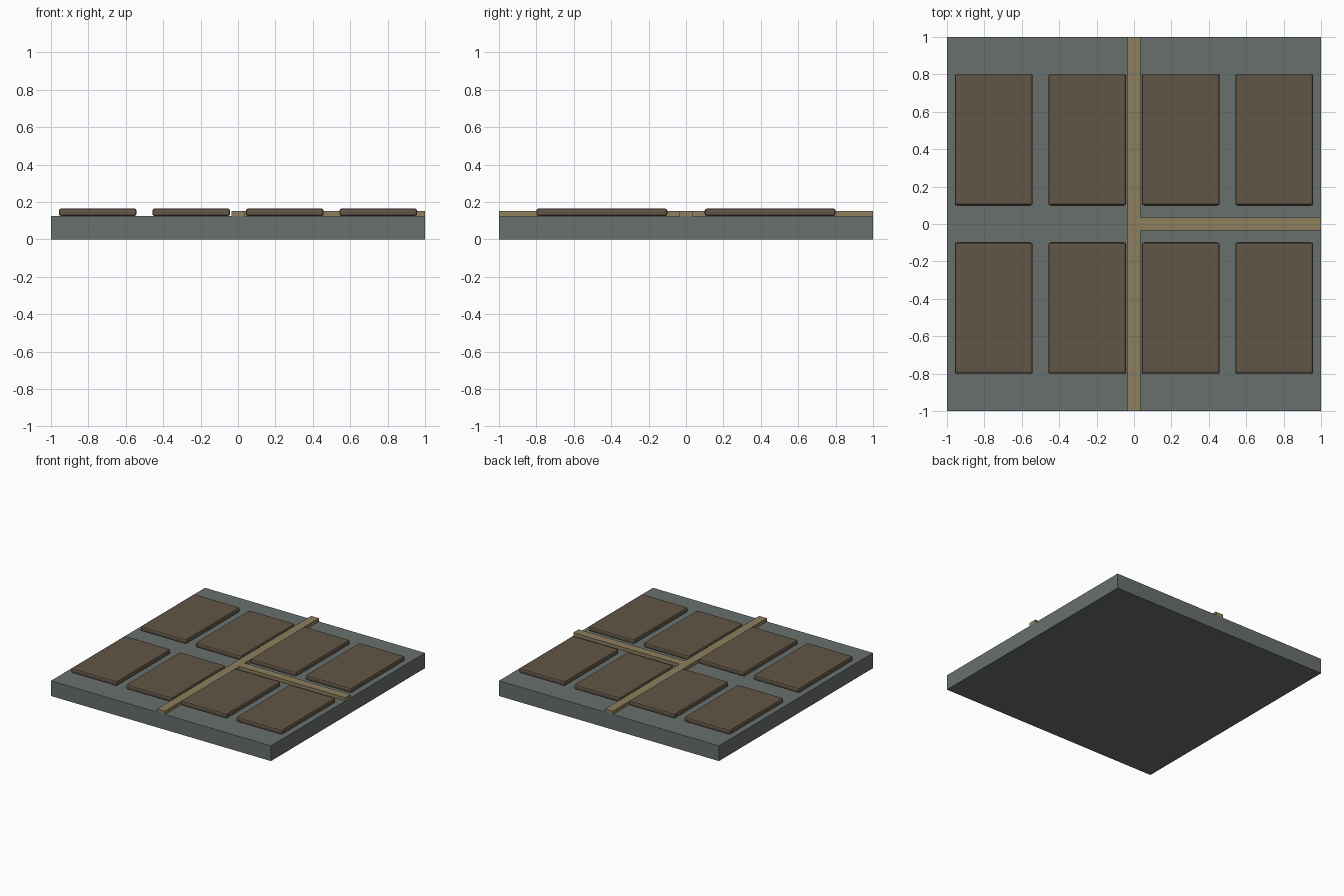
import bpy

if "Cube" in bpy.data.objects:
    bpy.data.objects.remove(bpy.data.objects["Cube"])


def material(name, rgb):
    m = bpy.data.materials.new(name)
    m.diffuse_color = (*rgb, 1)
    m.use_nodes = True
    m.node_tree.nodes["Principled BSDF"].inputs["Base Color"].default_value = m.diffuse_color
    return m


def box(name, x, y, z, mat, bevel=0):
    """Box from (min, max) ranges on each axis."""
    bpy.ops.mesh.primitive_cube_add(size=1, location=[sum(r) / 2 for r in (x, y, z)])
    ob = bpy.context.object
    ob.name = name
    ob.scale = [r[1] - r[0] for r in (x, y, z)]
    bpy.ops.object.transform_apply(location=False, rotation=False, scale=True)
    ob.data.materials.append(mat)
    if bevel:
        mod = ob.modifiers.new("rounded_edges", 'BEVEL')
        mod.width = bevel
        mod.segments = 2
    return ob


stone = material("grey_stone", (0.14, 0.16, 0.15))
brown = material("brown_panel", (0.12, 0.09, 0.06))
tan = material("tan_strip", (0.27, 0.21, 0.11))

# Base slab
BASE = 0.125
box("base_slab", (-1, 1), (-1, 1), (0, BASE), stone)

# Raised divider strips forming a sideways T
box("long_strip", (-0.035, 0.035), (-1, 1), (BASE, 0.152), tan)
box("side_strip", (0.035, 1), (-0.035, 0.035), (BASE, 0.152), tan)

# Two rows of four bevelled panels
for row, cy in (("front", -0.45), ("back", 0.45)):
    for i in range(4):
        cx = -0.75 + 0.5 * i
        box(f"{row}_panel_{i + 1}", (cx - 0.208, cx + 0.208),
            (cy - 0.35, cy + 0.35), (BASE, 0.165), brown, 0.012)
